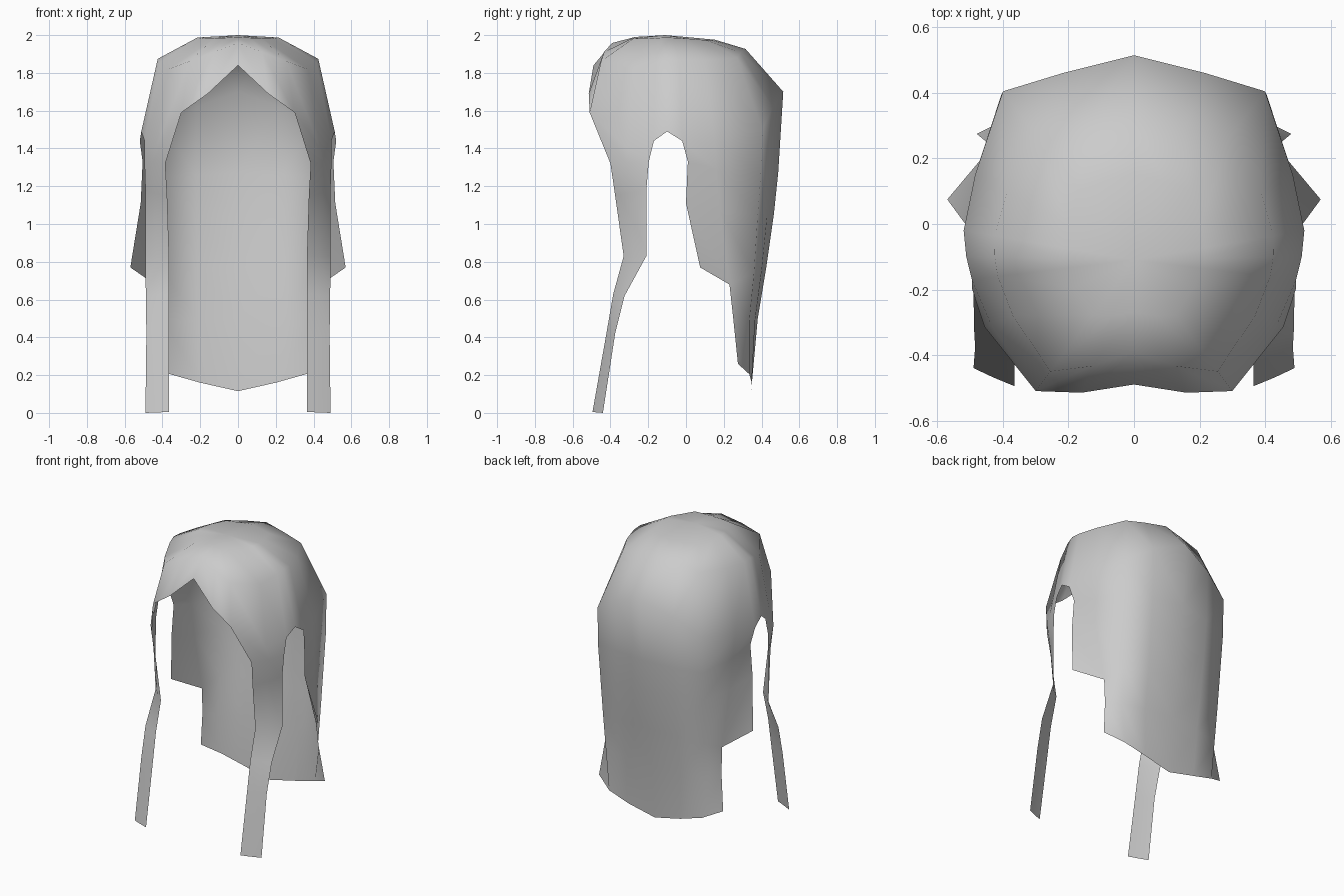
import bpy, bmesh
from mathutils import Vector as V

if "Cube" in bpy.data.objects:
    bpy.data.objects.remove(bpy.data.objects["Cube"])

bm = bmesh.new()


def rail(*pts):
    return [bm.verts.new(p) for p in pts]


def sheet(left, right):
    """Skin two top-to-bottom columns of equal length, facing outwards."""
    for i in range(len(left) - 1):
        bm.faces.new((left[i], left[i + 1], right[i + 1], right[i]))


def between(a, b, bulge, fade=1.0):
    """Column halfway between two others, pushed out by a bulge that fades downwards."""
    return [bm.verts.new((p.co + q.co) / 2 + V(bulge) * fade ** i)
            for i, (p, q) in enumerate(zip(a, b))]


# Cap: faceted arcs from the crown to the hem, front centre round to back centre
# each entry is the hem point, the squareness of its arc and where the arc bends
crown_pos = V((0, -0.11, 2.0))
hem_points = [
    ((0, -0.49, 1.84), 2.3, 0.74), ((0.16, -0.515, 1.69), 2.5, 0.80),
    ((0.30, -0.51, 1.59), 2.6, 0.85), ((0.435, -0.31, 1.40), 2.8, 0.85),
    ((0.495, -0.17, 1.44), 3.0, 0.84), ((0.512, -0.10, 1.49), 3.0, 0.83),
    ((0.52, -0.02, 1.44), 3.0, 0.82), ((0.485, 0.15, 1.45), 2.8, 0.80),
    ((0.40, 0.405, 1.50), 2.4, 0.74), ((0.22, 0.46, 1.62), 2.2, 0.70),
    ((0, 0.515, 1.70), 2.1, 0.68)]
crown = bm.verts.new(crown_pos)
columns = []
for p, n, bend in hem_points:
    p = V(p)
    col = []
    for r in (0.42, bend, 1.0):
        h = max(0.0, 1 - r ** n) ** (1 / n)
        q = crown_pos.lerp(p, r)
        q.z = p.z + (crown_pos.z - p.z) * h
        col.append(bm.verts.new(q))
    columns.append(col)
for a, b in zip(columns, columns[1:]):
    bm.faces.new((crown, a[0], b[0]))
    sheet(a, b)
hem = [c[-1] for c in columns]

# Long side strand in front of the ear
front = rail((0.385, -0.40, 1.32), (0.375, -0.375, 1.15), (0.365, -0.33, 0.83),
             (0.365, -0.385, 0.63), (0.365, -0.425, 0.40), (0.365, -0.495, 0.005))
rear = rail((0.495, -0.197, 1.33), (0.49, -0.21, 1.18), (0.49, -0.21, 0.83),
            (0.488, -0.325, 0.62), (0.485, -0.375, 0.42), (0.49, -0.44, 0))
middle = between(front, rear, (0.016, -0.016, 0), 0.6)
sheet([hem[2]] + front, [hem[3]] + middle)
sheet([hem[3]] + middle, [hem[4]] + rear)

# Back hair hanging from the hem behind the ear, with a flared, stepped side edge
ear_edge = rail((0.505, 0.01, 1.33), (0.515, 0.0, 1.11), (0.57, 0.075, 0.77))
side = rail((0.475, 0.16, 1.29), (0.465, 0.18, 1.07), (0.44, 0.23, 0.68),
            (0.45, 0.25, 0.50), (0.48, 0.275, 0.26))
corner = rail((0.405, 0.395, 1.25), (0.40, 0.38, 1.05), (0.39, 0.36, 0.74),
              (0.385, 0.335, 0.48), (0.36, 0.335, 0.205))
centre = rail((0, 0.488, 1.27), (0, 0.465, 1.05), (0, 0.425, 0.77),
              (0, 0.38, 0.50), (0, 0.345, 0.115))
half = between(corner, centre, (0.02, 0.008, 0))
sheet([hem[6]] + ear_edge, [hem[7]] + side[:3])
back = [side, corner, half, centre]
for i in range(3):
    sheet([hem[7 + i]] + back[i], [hem[8 + i]] + back[i + 1])

# Hair object: smooth shaded, mirrored left to right
for f in bm.faces:
    f.smooth = True
mesh = bpy.data.meshes.new("hair")
bm.to_mesh(mesh)
bm.free()
hair = bpy.data.objects.new("hair", mesh)
bpy.context.collection.objects.link(hair)
mirror = hair.modifiers.new("mirror", 'MIRROR')
mirror.use_clip = True
mirror.merge_threshold = 0.001

grey = bpy.data.materials.new("hair grey")
grey.diffuse_color = (0.6, 0.6, 0.6, 1)
grey.use_nodes = True
grey.node_tree.nodes["Principled BSDF"].inputs["Base Color"].default_value = grey.diffuse_color
mesh.materials.append(grey)
